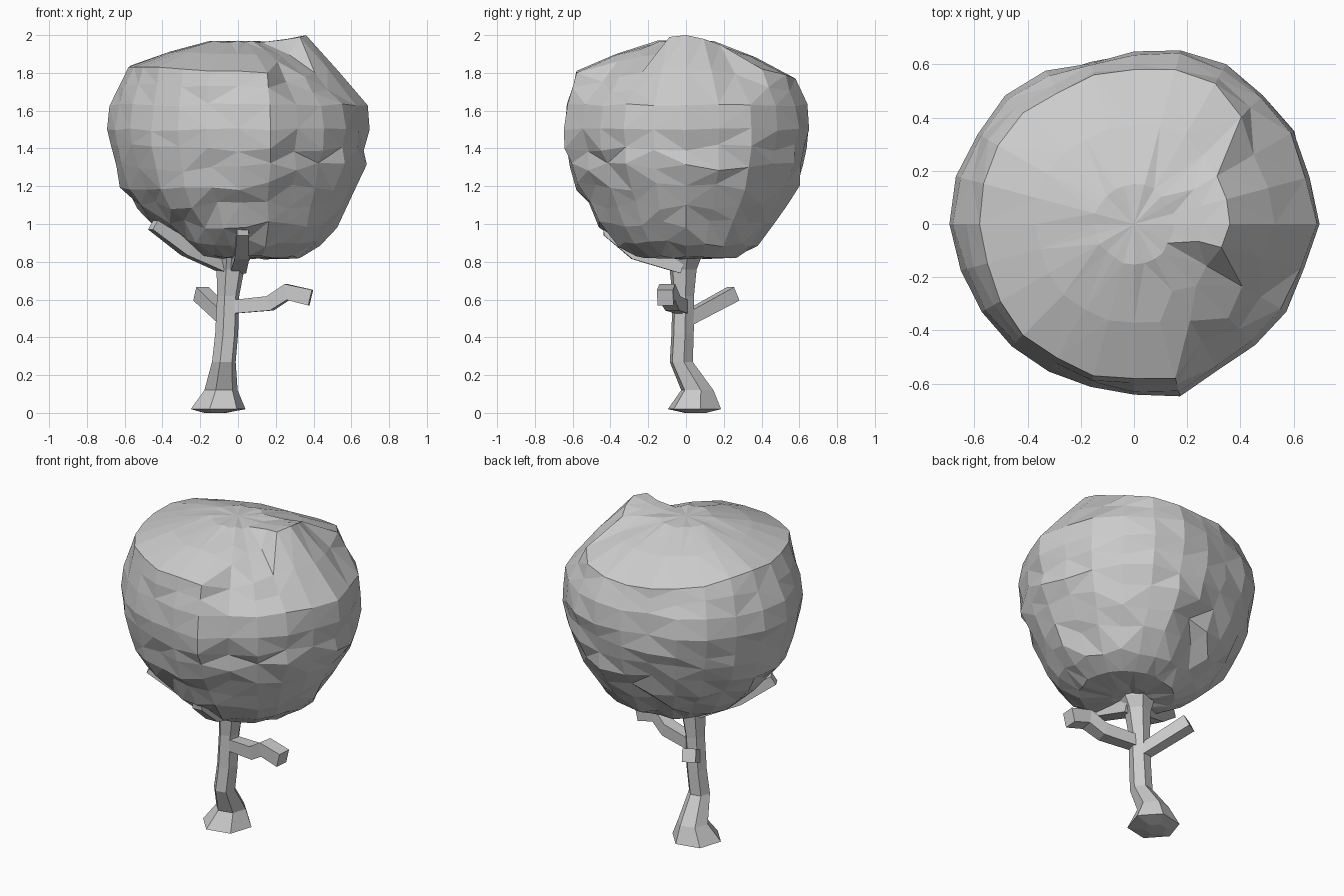
import bpy, bmesh, math, random
from mathutils import Vector, Matrix

if "Cube" in bpy.data.objects:
    bpy.data.objects.remove(bpy.data.objects["Cube"])

random.seed(4)


def bridge(bm, a, b):
    n = len(a)
    for i in range(n):
        bm.faces.new((a[i], a[(i + 1) % n], b[(i + 1) % n], b[i]))


def finish(bm, name, triangulate=False):
    if triangulate:
        bmesh.ops.triangulate(bm, faces=bm.faces[:])
    bmesh.ops.recalc_face_normals(bm, faces=bm.faces[:])
    mesh = bpy.data.meshes.new(name)
    bm.to_mesh(mesh)
    bm.free()
    obj = bpy.data.objects.new(name, mesh)
    bpy.context.collection.objects.link(obj)
    return obj


def tube(name, path, sides, flat=False):
    """Faceted limb through (x, y, z, radius) stations."""
    bm = bmesh.new()
    pts = [Vector(p[:3]) for p in path]
    rings = []
    for i, p in enumerate(pts):
        d = pts[min(i + 1, len(pts) - 1)] - pts[max(i - 1, 0)]
        rot = Matrix.Identity(3) if flat else d.to_track_quat('Z', 'Y').to_matrix()
        off = math.radians(12) if flat else math.pi / sides
        ring = []
        for k in range(sides):
            a = off + 2 * math.pi * k / sides
            ring.append(bm.verts.new(p + rot @ Vector((math.cos(a), math.sin(a), 0)) * path[i][3]))
        rings.append(ring)
    for a, b in zip(rings, rings[1:]):
        bridge(bm, a, b)
    bm.faces.new(rings[0])
    bm.faces.new(rings[-1])
    return finish(bm, name)


# Trunk with flared foot
tube("trunk", [(-.12, .05, 0, .06), (-.105, .045, .02, .148), (-.09, .06, .12, .09),
               (-.075, -.025, .27, .064), (-.06, -.018, .42, .062), (-.052, -.015, .62, .06),
               (-.04, -.015, .76, .075), (-.03, -.015, .82, .1), (-.01, 0, .95, .07)], 6, True)

# Branches
tube("right_branch", [(-.04, -.02, .56, .05), (.17, -.07, .58, .055),
                      (.26, -.1, .64, .06), (.385, -.11, .61, .06)], 4)
tube("back_branch", [(-.05, -.01, .49, .05), (-.195, .25, .63, .055)], 4)
tube("left_branch", [(-.06, -.02, .78, .06), (-.27, -.13, .87, .055), (-.45, -.22, .995, .04)], 4)
tube("front_branch", [(0, -.02, .78, .06), (.02, -.27, .85, .055), (.025, -.41, .96, .045),
                      (.025, -.42, 1.03, .035)], 4)

# Leaf crown: widest radius, cap rim radius and rim height every 15 degrees
WIDE = [.70, .69, .70, .69, .69, .68, .65, .63, .66, .68, .68, .69,
        .70, .67, .66, .65, .64, .63, .645, .67, .63, .64, .66, .66]
RIM_R = [.36, .36, .36, .57, .61, .60, .58, .58, .57, .59, .59, .585,
         .58, .57, .58, .59, .58, .59, .58, .60, .42, .50, .47, .34]
RIM_Z = [2.0, 1.98, 1.95, 1.82, 1.79, 1.77, 1.76, 1.77, 1.78, 1.80, 1.83, 1.84,
         1.83, 1.83, 1.83, 1.83, 1.82, 1.81, 1.81, 1.80, 1.86, 1.78, 1.80, 1.99]
# height, share of the widest radius, sideways shift
LEVELS = [(.82, .18, .02), (.825, .41, .06), (.90, .58, .05), (1.0, .70, .04), (1.1, .81, .02),
          (1.2, .90, .01), (1.3, .95, .01), (1.4, .98, 0), (1.5, 1.0, 0), (1.63, .975, 0)]
N = 24
bm = bmesh.new()


def crown_ring(radius, height, shift=0, rough=0):
    ring = []
    for k in range(N):
        a = 2 * math.pi * k / N
        r = radius(k) + random.uniform(-rough, rough * .6)
        z = height(k) + random.uniform(-rough, rough)
        ring.append(bm.verts.new((r * math.cos(a) + shift, r * math.sin(a), z)))
    return ring


rings = [crown_ring(lambda k: WIDE[k] * f, lambda k: z, s, .024 if .85 < z < 1.45 else .008)
         for z, f, s in LEVELS]
rings.append(crown_ring(lambda k: .5 * (WIDE[k] * .96 + RIM_R[k]) + .01,
                        lambda k: 1.63 + .5 * (RIM_Z[k] - 1.63), 0, .014))
rings.append(crown_ring(lambda k: RIM_R[k], lambda k: RIM_Z[k]))
rings.append(crown_ring(lambda k: .16 + .5 * (RIM_R[k] - .16),
                        lambda k: 1.965 + .42 * (RIM_Z[k] - 1.965)))
rings.append(crown_ring(lambda k: .15, lambda k: 1.965, 0, .006))
for a, b in zip(rings, rings[1:]):
    bridge(bm, a, b)
for ring, z in ((rings[0], .84), (rings[-1], 1.97)):
    c = bm.verts.new((0, 0, z))
    for i in range(N):
        bm.faces.new((ring[i], ring[(i + 1) % N], c))
finish(bm, "leaf_crown", True)
